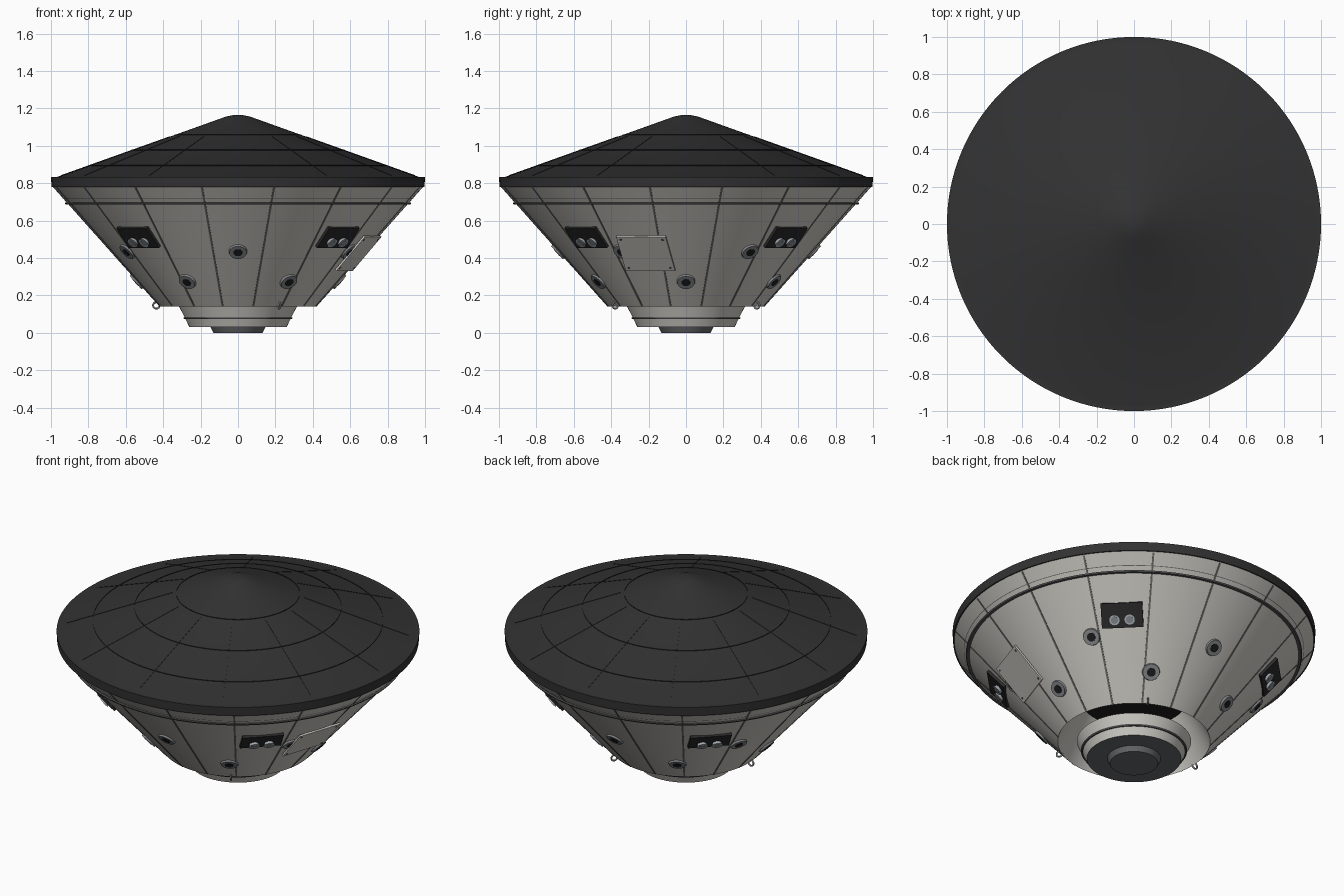
import bpy, bmesh, math
from mathutils import Matrix, Vector

cube = bpy.data.objects.get("Cube")
if cube:
    bpy.data.objects.remove(cube, do_unlink=True)


def material(name, r, g, b):
    m = bpy.data.materials.new(name)
    m.use_nodes = True
    m.diffuse_color = (r, g, b, 1)
    m.node_tree.nodes["Principled BSDF"].inputs["Base Color"].default_value = (r, g, b, 1)
    return m


SHELL = material("warm light grey", 0.62, 0.605, 0.56)
SHIELD = material("charcoal", 0.032, 0.032, 0.032)
BAND = material("band grey", 0.09, 0.092, 0.095)
SEAM = material("panel seam grey", 0.14, 0.138, 0.13)
GROOVE = material("groove black", 0.012, 0.012, 0.012)
PLATE = material("plate black", 0.022, 0.022, 0.022)
CAP = material("dark steel", 0.13, 0.137, 0.145)
METAL = material("mid steel", 0.23, 0.24, 0.255)
NOZZLE = material("pale steel", 0.38, 0.42, 0.46)


def finish(name, bm, mats, smooth=True):
    mesh = bpy.data.meshes.new(name)
    bm.normal_update()
    bm.to_mesh(mesh)
    bm.free()
    ob = bpy.data.objects.new(name, mesh)
    bpy.context.collection.objects.link(ob)
    for m in mats:
        mesh.materials.append(m)
    if smooth:
        bpy.ops.object.select_all(action='DESELECT')
        ob.select_set(True)
        bpy.context.view_layer.objects.active = ob
        bpy.ops.object.shade_smooth_by_angle(angle=math.radians(25))
    return ob


def lathe(name, profile, mat, inward=False, steps=128):
    """Spin an (r, z) profile about the z axis, with faces turned outward or inward."""
    bm = bmesh.new()
    verts = [bm.verts.new((r, 0, z)) for r, z in profile]
    edges = [bm.edges.new(p) for p in zip(verts, verts[1:])]
    bmesh.ops.spin(bm, geom=verts + edges, cent=(0, 0, 0), axis=(0, 0, 1),
                   angle=math.tau, steps=steps, use_merge=True)
    bmesh.ops.remove_doubles(bm, verts=bm.verts, dist=1e-5)
    bmesh.ops.recalc_face_normals(bm, faces=bm.faces)
    bm.normal_update()
    middle = Vector((0, 0, 0.3))
    facing = sum(f.calc_area() * f.normal.dot(f.calc_center_median() - middle) for f in bm.faces)
    if (facing < 0) != inward:
        bmesh.ops.reverse_faces(bm, faces=bm.faces)
    return finish(name, bm, [mat])


# Straight cone walls, given as lower and upper (r, z)
BACK = (Vector((0.42, 0.14)), Vector((0.99, 0.78)))
FRONT = (Vector((0.97, 0.832)), Vector((0.1, 1.143)))


def on_cone(wall, deg, z, lift=0.0):
    """Frame on a cone: x around, y up the slope, z outward."""
    lo, hi = wall
    a = math.radians(deg)
    slope = (hi - lo).normalized()
    r = lo.x + (hi.x - lo.x) * (z - lo.y) / (hi.y - lo.y)
    out = Vector((math.cos(a), math.sin(a), 0))
    up = Vector((0, 0, 1))
    x = Vector((-math.sin(a), math.cos(a), 0))
    y = out * slope.x + up * slope.y
    n = x.cross(y)
    m = Matrix((x, y, n)).transposed().to_4x4()
    m.translation = out * r + up * z + n * lift
    return m


def box(name, frame, size, mat):
    bm = bmesh.new()
    bmesh.ops.create_cube(bm, size=1, matrix=frame @ Matrix.Diagonal((*size, 1)))
    return finish(name, bm, [mat], False)


def disc(name, frame, r1, r2, depth, mat, segs=24):
    bm = bmesh.new()
    bmesh.ops.create_cone(bm, cap_ends=True, segments=segs, radius1=r1,
                          radius2=r2, depth=depth, matrix=frame)
    return finish(name, bm, [mat])


# Heat shield with a rounded nose and a thick rim
lathe("heat_shield", [(0, 1.165), (0.03, 1.163), (0.065, 1.156), (0.1, 1.143),
                      (0.97, 0.832), (1, 0.832), (0.997, 0.78), (0.94, 0.78)], SHIELD)

# Upright hairline ribs on the shield: they vanish when seen from above
for i, r in enumerate((0.34, 0.57, 0.80)):
    z = FRONT[0].y + (FRONT[0].x - r) * 0.3575
    lathe(f"shield_ring_rib_{i}", [(r, z + 0.0035), (r, z - 0.002)], GROOVE)
for i in range(12):
    box(f"shield_radial_rib_{i}", on_cone(FRONT, 30 * i, 0.945), (0.001, 0.62, 0.004), SHIELD)

# Back shell, its band and its panel seams
lathe("back_shell", [(0.99, 0.78), (0.42, 0.14)], SHELL)
lathe("shell_band", [(0.914, 0.696), (0.927, 0.695), (0.923, 0.687), (0.905, 0.687)], BAND)
lathe("shell_thin_seam", [(0.9385, 0.7205), (0.936, 0.7175)], SEAM)
for i in range(16):
    box(f"panel_seam_{i}", on_cone(BACK, 11.25 + 22.5 * i, 0.459), (0.01, 0.85, 0.004), SEAM)

# Open recess around the canister, with a dark ceiling
lathe("recess_wall", [(0.42, 0.14), (0.29, 0.40)], SHELL, inward=True)
lathe("recess_ceiling", [(0.29, 0.40), (0, 0.40)], GROOVE, inward=True)

# Stepped canister below the shell
lathe("canister", [(0.315, 0.14), (0.284, 0.08), (0.26, 0.03)], SHELL)
lathe("canister_band", [(0.28, 0.083), (0.293, 0.082), (0.288, 0.074), (0.274, 0.074)], BAND)
lathe("canister_lid", [(0.26, 0.03), (0.1, 0.03)], CAP)
lathe("lid_boss", [(0.147, 0.03), (0.132, 0), (0, 0)], CAP)

# Round ports, alternating between two heights
for i in range(12):
    z = 0.275 if i % 2 == 0 else 0.435
    disc(f"port_flange_{i}", on_cone(BACK, 30 * i, z, 0.003), 0.05, 0.046, 0.014, METAL)
    disc(f"port_hole_{i}", on_cone(BACK, 30 * i, z, 0.01), 0.024, 0.024, 0.004, GROOVE)

# Four thruster boxes with twin nozzles
for i in range(4):
    frame = on_cone(BACK, 45 + 90 * i, 0.512)
    box(f"thruster_plate_{i}", frame, (0.23, 0.14, 0.02), PLATE)
    for side in (-1, 1):
        at = frame @ Matrix.Translation((side * 0.042, -0.022, 0.018))
        disc(f"thruster_nozzle_{i}_{side}", at, 0.024, 0.031, 0.018, NOZZLE)
        disc(f"nozzle_throat_{i}_{side}", at @ Matrix.Translation((0, 0, 0.009)),
             0.02, 0.02, 0.002, METAL)

# Access hatch with corner bolts
hatch = on_cone(BACK, -18.5, 0.427, 0.003)
box("access_hatch", hatch, (0.278, 0.244, 0.01), SHELL)
for sx in (-1, 1):
    for sy in (-1, 1):
        at = hatch @ Matrix.Translation((sx * 0.118, sy * 0.1, 0.005))
        disc(f"hatch_bolt_{sx}_{sy}", at, 0.007, 0.007, 0.004, BAND, 12)

# Three lifting eyelets at the lower edge
for i, deg in enumerate((-60, 60, 180)):
    a = math.radians(deg)
    bpy.ops.mesh.primitive_torus_add(
        major_radius=0.017, minor_radius=0.005, major_segments=24, minor_segments=8,
        location=(0.437 * math.cos(a), 0.437 * math.sin(a), 0.146),
        rotation=(math.pi / 2, 0, a))
    eyelet = bpy.context.object
    eyelet.name = f"lifting_eyelet_{i}"
    eyelet.data.materials.append(METAL)
    bpy.ops.object.shade_smooth()
